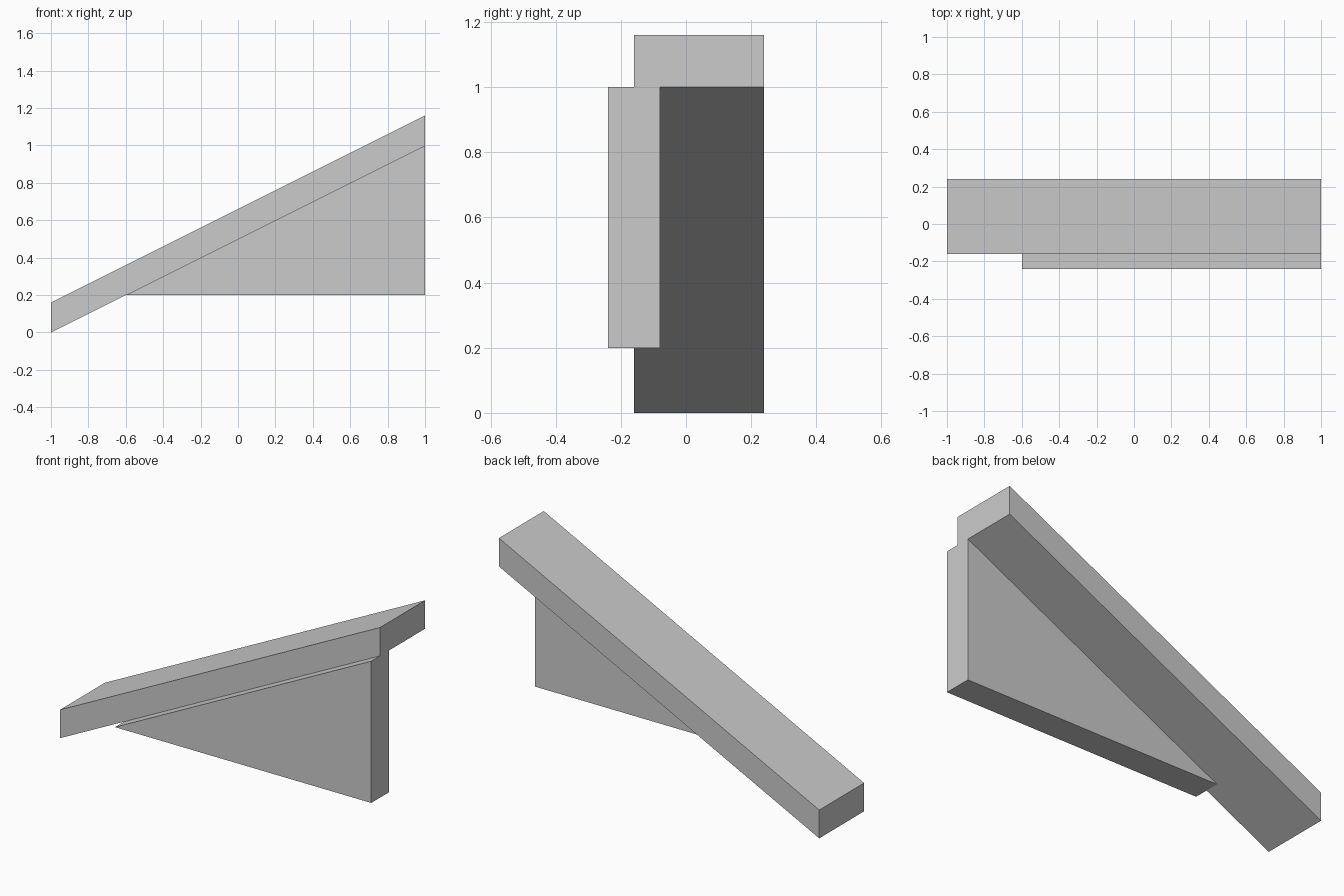
import bpy
import bmesh

cube = bpy.data.objects.get("Cube")
if cube:
    bpy.data.objects.remove(cube, do_unlink=True)

# Single flat colour
grey = bpy.data.materials.new("light grey")
grey.use_nodes = True
color = (0.6, 0.6, 0.6, 1)
grey.diffuse_color = color
grey.node_tree.nodes["Principled BSDF"].inputs["Base Color"].default_value = color


def extrude_profile(name, profile, y_front, y_back):
    """Extrude an x-z outline from y_front to y_back."""
    bm = bmesh.new()
    face = bm.faces.new([bm.verts.new((x, y_front, z)) for x, z in profile])
    result = bmesh.ops.extrude_face_region(bm, geom=[face])
    moved = [v for v in result["geom"] if isinstance(v, bmesh.types.BMVert)]
    bmesh.ops.translate(bm, verts=moved, vec=(0, y_back - y_front, 0))
    bmesh.ops.recalc_face_normals(bm, faces=bm.faces)
    mesh = bpy.data.meshes.new(name)
    bm.to_mesh(mesh)
    bm.free()
    mesh.materials.append(grey)
    obj = bpy.data.objects.new(name, mesh)
    bpy.context.collection.objects.link(obj)
    return obj


# Sloping beam with upright ends
extrude_profile("sloping_beam", [(-1, 0), (1, 1), (1, 1.16), (-1, 0.16)], -0.16, 0.24)

# Triangular support below the beam, offset to the front
extrude_profile("triangular_support", [(-0.6, 0.2), (1, 0.2), (1, 1)], -0.24, -0.08)
